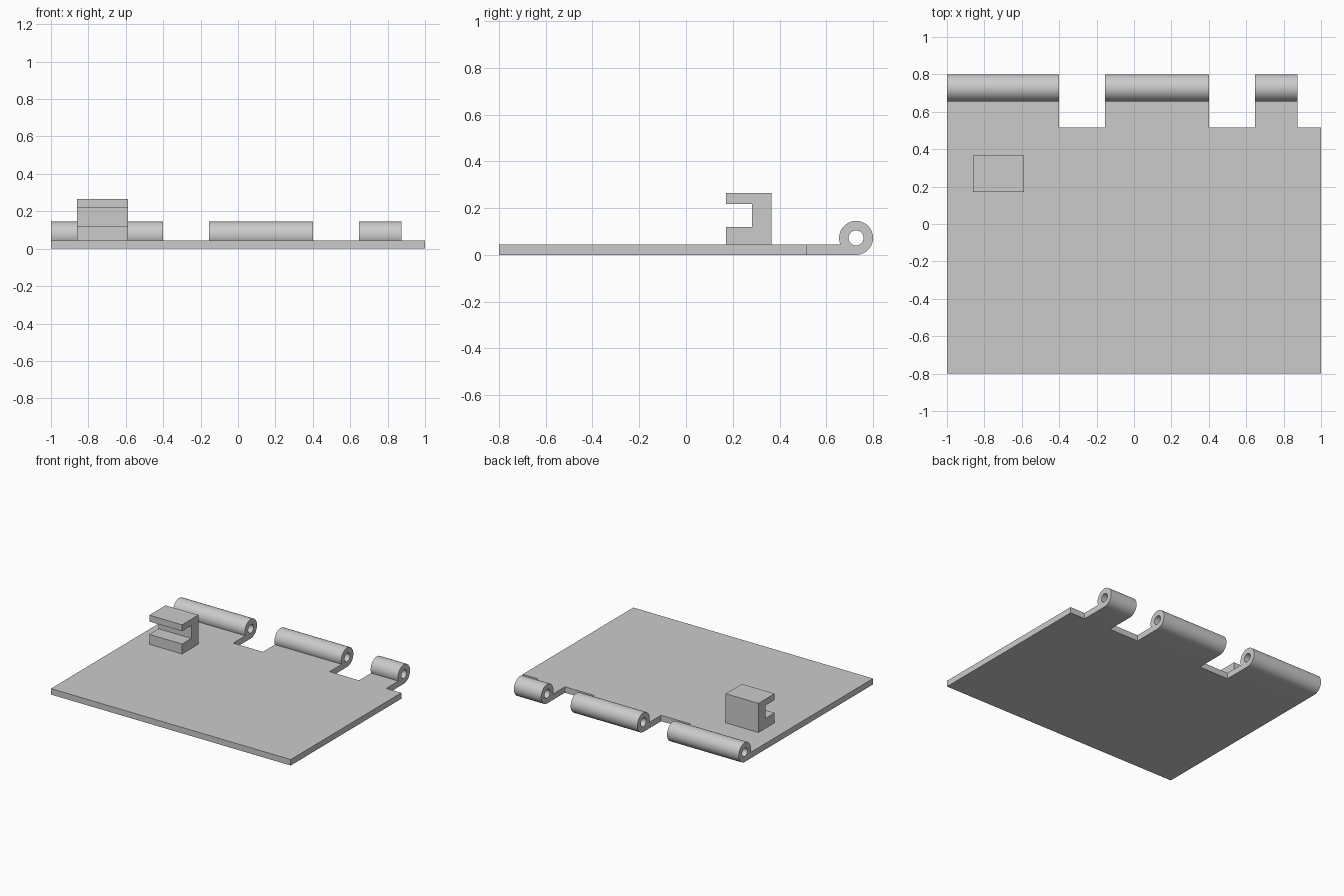
import bpy, bmesh, math
from mathutils import Vector

cube = bpy.data.objects.get("Cube")
if cube:
    bpy.data.objects.remove(cube, do_unlink=True)

grey = bpy.data.materials.new("plain_grey")
grey.use_nodes = True
COLOUR = (0.6, 0.6, 0.6, 1)
grey.diffuse_color = COLOUR
grey.node_tree.nodes["Principled BSDF"].inputs["Base Color"].default_value = COLOUR

THICK = 0.045                  # plate thickness
FRONT, SHOULDER = -0.8, 0.517  # plate front edge and notch depth
RADIUS, BORE = 0.0725, 0.032   # hinge barrel
AXIS_Y, AXIS_Z = 0.8 - RADIUS, RADIUS


def arc(radius, start, end, steps):
    """Points (y, z) on an arc round the hinge axis."""
    angles = [start + (end - start) * i / steps for i in range(steps + 1)]
    return [(AXIS_Y + radius * math.cos(a), AXIS_Z + radius * math.sin(a)) for a in angles]


def extrude_profile(name, loops, x0, x1):
    """Fill closed (y, z) loops, holes included, and extrude from x0 to x1."""
    bm = bmesh.new()
    for loop in loops:
        verts = [bm.verts.new((x0, y, z)) for y, z in loop]
        for a, b in zip(verts, verts[1:] + verts[:1]):
            bm.edges.new((a, b))
    bmesh.ops.triangle_fill(bm, edges=bm.edges[:], use_beauty=True, normal=Vector((-1, 0, 0)))
    result = bmesh.ops.extrude_face_region(bm, geom=bm.faces[:], use_keep_orig=True)
    moved = [g for g in result["geom"] if isinstance(g, bmesh.types.BMVert)]
    bmesh.ops.translate(bm, verts=moved, vec=(x1 - x0, 0, 0))
    bmesh.ops.recalc_face_normals(bm, faces=bm.faces[:])
    mesh = bpy.data.meshes.new(name)
    bm.to_mesh(mesh)
    bm.free()
    mesh.materials.append(grey)
    obj = bpy.data.objects.new(name, mesh)
    bpy.context.collection.objects.link(obj)
    return obj


# Flat hinge leaf
extrude_profile("plate", [[(FRONT, 0), (SHOULDER, 0), (SHOULDER, THICK), (FRONT, THICK)]], -1, 1)

# Knuckles: a tongue that rolls up into a bored barrel
meet = math.pi + math.asin((AXIS_Z - THICK) / RADIUS)
outline = [(SHOULDER, THICK), (SHOULDER, 0)] + arc(RADIUS, -math.pi / 2, meet, 56)
bore = arc(BORE, 0, math.tau, 40)[:-1]
spans = {"right": (-1, -0.402), "middle": (-0.155, 0.402), "left": (0.648, 0.875)}
knuckles = [extrude_profile(side + "_knuckle", [outline, bore], *span)
            for side, span in spans.items()]

# C-shaped catch, open to the front
y0, y1, slot = 0.172, 0.365, 0.283
low, high, top = 0.12, 0.217, 0.265
extrude_profile("catch", [[(y0, THICK), (y1, THICK), (y1, top), (y0, top),
                           (y0, high), (slot, high), (slot, low), (y0, low)]], -0.86, -0.587)

# Round barrels shade smoothly, their rims stay sharp
bpy.ops.object.select_all(action="DESELECT")
for obj in knuckles:
    obj.select_set(True)
bpy.context.view_layer.objects.active = knuckles[0]
bpy.ops.object.shade_smooth_by_angle(angle=math.radians(30))
